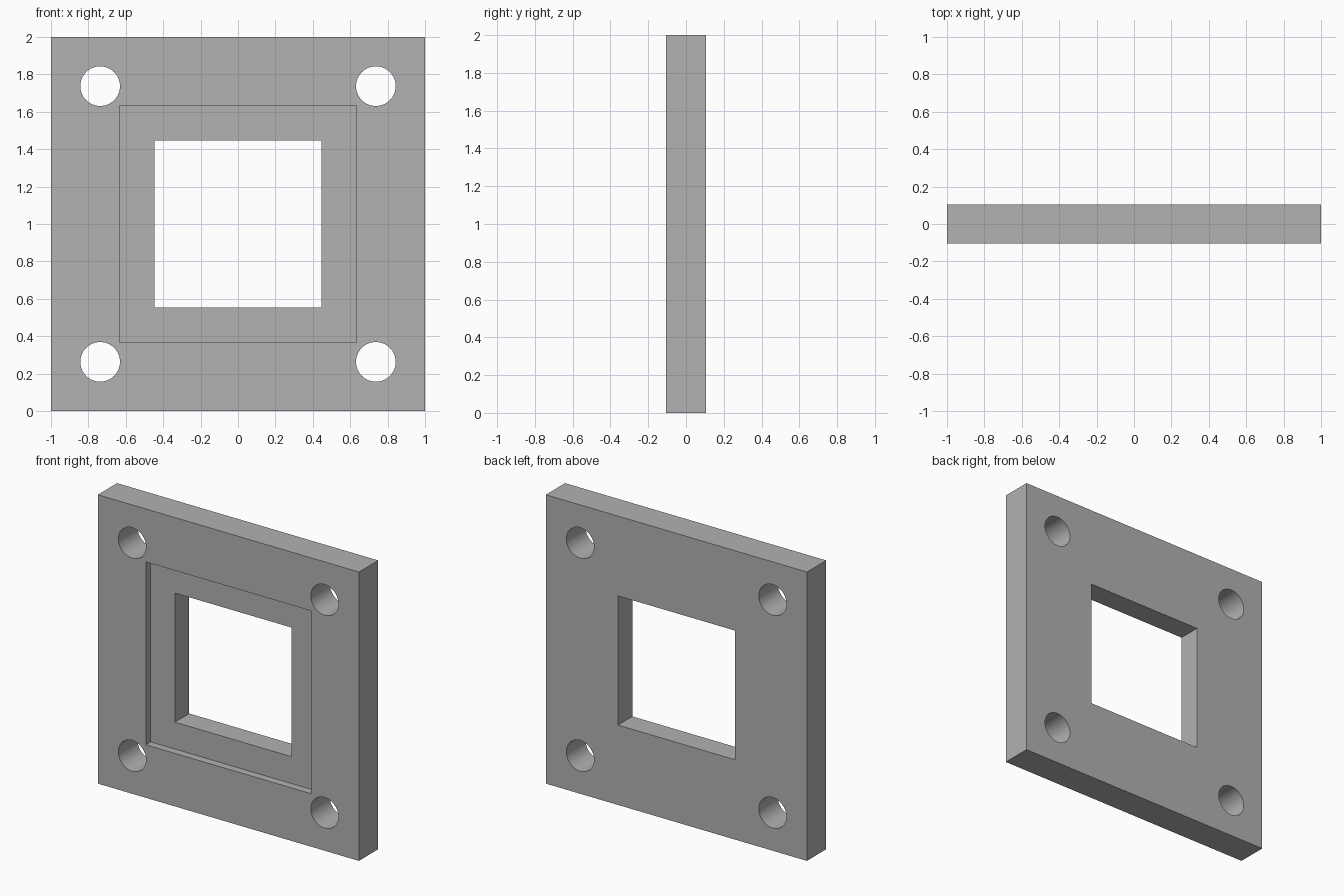
import bpy
import math

if "Cube" in bpy.data.objects:
    bpy.data.objects.remove(bpy.data.objects["Cube"], do_unlink=True)

THICK = 0.21
RECESS_DEPTH = 0.053
RECESS_SIZE = 1.266
OPENING_SIZE = 0.894
HOLE_RADIUS = 0.106
HOLE_OFFSET = 0.737

grey = bpy.data.materials.new("plain_grey")
grey.use_nodes = True
colour = (0.445, 0.445, 0.445, 1)
grey.diffuse_color = colour
grey.node_tree.nodes["Principled BSDF"].inputs["Base Color"].default_value = colour


def block(name, width, depth, y=0):
    """Square block centred on the plate's axis."""
    bpy.ops.mesh.primitive_cube_add(size=1, location=(0, y, 1))
    obj = bpy.context.object
    obj.name = name
    obj.scale = (width, depth, width)
    bpy.ops.object.transform_apply(location=False, rotation=False, scale=True)
    obj.data.materials.append(grey)
    return obj


def cut(target, cutter):
    """Subtract the cutter from the target, then discard it."""
    mod = target.modifiers.new("cut", "BOOLEAN")
    mod.operation = "DIFFERENCE"
    mod.solver = "EXACT"
    mod.object = cutter
    bpy.context.view_layer.objects.active = target
    bpy.ops.object.modifier_apply(modifier=mod.name)
    bpy.data.objects.remove(cutter, do_unlink=True)


# Square plate
plate = block("flange_plate", 2, THICK)

# Shallow recess in the front face, twice as deep as needed so it breaks the surface
cut(plate, block("recess_cutter", RECESS_SIZE, RECESS_DEPTH * 2, -THICK / 2))

# Square through opening
cut(plate, block("opening_cutter", OPENING_SIZE, THICK * 3))

# Four round corner holes
for sx in (-1, 1):
    for sz in (-1, 1):
        bpy.ops.mesh.primitive_cylinder_add(
            vertices=64, radius=HOLE_RADIUS, depth=THICK * 3,
            location=(sx * HOLE_OFFSET, 0, 1 + sz * HOLE_OFFSET),
            rotation=(math.pi / 2, 0, 0))
        hole = bpy.context.object
        hole.name = "hole_cutter"
        hole.data.materials.append(grey)
        cut(plate, hole)

# Smooth hole walls, sharp edges elsewhere
bpy.ops.object.select_all(action="DESELECT")
plate.select_set(True)
bpy.context.view_layer.objects.active = plate
bpy.ops.object.shade_smooth_by_angle(angle=math.radians(30))
